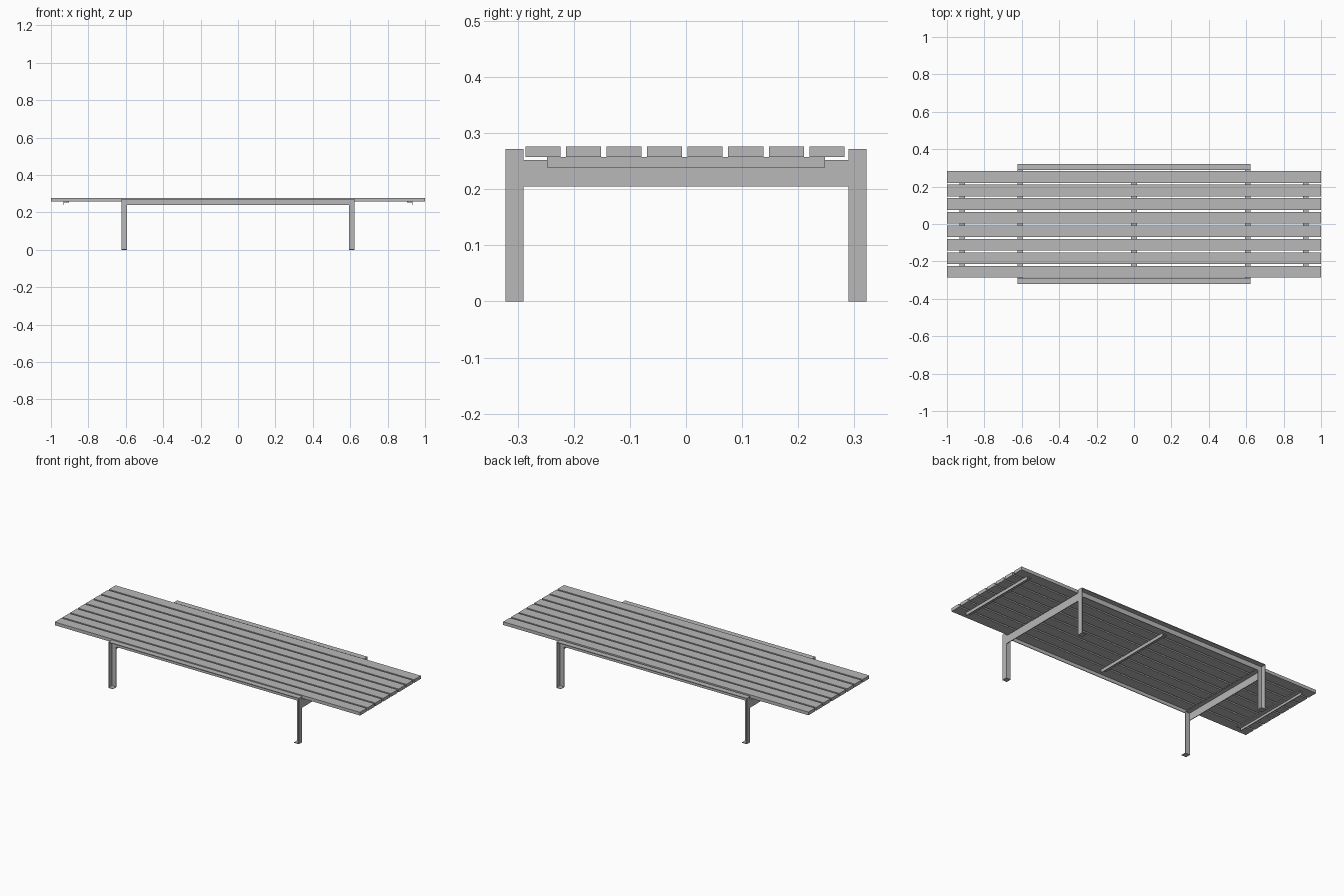
import bpy
import bmesh

cube = bpy.data.objects.get("Cube")
if cube:
    bpy.data.objects.remove(cube, do_unlink=True)

grey = bpy.data.materials.new("plain grey")
grey.use_nodes = True
colour = (0.48, 0.48, 0.48, 1)
grey.diffuse_color = colour
for node in grey.node_tree.nodes:
    if node.type == "BSDF_PRINCIPLED":
        node.inputs["Base Color"].default_value = colour

T = 0.004           # steel thickness
X_OUT, X_IN = 0.624, 0.594
Y_OUT, Y_IN = 0.322, 0.29
FRAME_TOP = 0.272


def prism(name, profile, axis, start, end):
    """Extrude a closed 2D profile along an axis; the profile uses the other two axes in order."""
    def place(p, along):
        co = list(p)
        co.insert(axis, along)
        return co
    bm = bmesh.new()
    base = bm.faces.new([bm.verts.new(place(p, start)) for p in profile])
    moved = bmesh.ops.extrude_face_region(bm, geom=[base])["geom"]
    shift = [0, 0, 0]
    shift[axis] = end - start
    bmesh.ops.translate(bm, vec=shift, verts=[g for g in moved if isinstance(g, bmesh.types.BMVert)])
    bmesh.ops.recalc_face_normals(bm, faces=bm.faces)
    mesh = bpy.data.meshes.new(name)
    bm.to_mesh(mesh)
    bm.free()
    mesh.materials.append(grey)
    obj = bpy.data.objects.new(name, mesh)
    bpy.context.collection.objects.link(obj)
    return obj


def angle(corner, tip):
    """L-shaped section with its outside corner and the far ends of both flanges."""
    (a, b), (c, d) = corner, tip
    ta = T if c > a else -T
    tb = T if d > b else -T
    return [(a, b), (c, b), (c, b + tb), (a + ta, b + tb), (a + ta, d), (a, d)]


def rect(a, b, c, d):
    return [(a, b), (c, b), (c, d), (a, d)]


# Eight seat slats
pitch, width = 0.0723, 0.0625
for i in range(8):
    y = (i - 3.5) * pitch - 0.002
    prism(f"slat_{i + 1}", rect(y - width / 2, 0.257, y + width / 2, 0.276), 0, -1, 1)

# Angle battens under the slats
for name, x, tip in (("left", 0.934, 0.904), ("right", -0.934, -0.904), ("middle", 0.015, -0.015)):
    prism(f"batten_{name}", angle((x, 0.257), (tip, 0.239)), 1, -0.248, 0.248)

# Long side rails, top flange pointing outwards
for side, sy in (("back", 1), ("front", -1)):
    prism(f"side_rail_{side}", angle((sy * Y_IN, FRAME_TOP), (sy * Y_OUT, 0.24)), 0, -X_OUT, X_OUT)

for end, sx in (("left", 1), ("right", -1)):
    # Cross rails, top flange pointing inwards
    prism(f"cross_rail_{end}", angle((sx * X_OUT, 0.252), (sx * X_IN, 0.205)), 1, -Y_IN, Y_IN)
    for side, sy in (("back", 1), ("front", -1)):
        # Angle legs with thin square foot plates
        prism(f"leg_{side}_{end}", angle((sx * X_OUT, sy * Y_IN), (sx * X_IN, sy * Y_OUT)),
              2, T, FRAME_TOP)
        prism(f"foot_{side}_{end}", rect(sx * X_OUT, sy * Y_IN, sx * X_IN, sy * Y_OUT), 2, 0, T)
